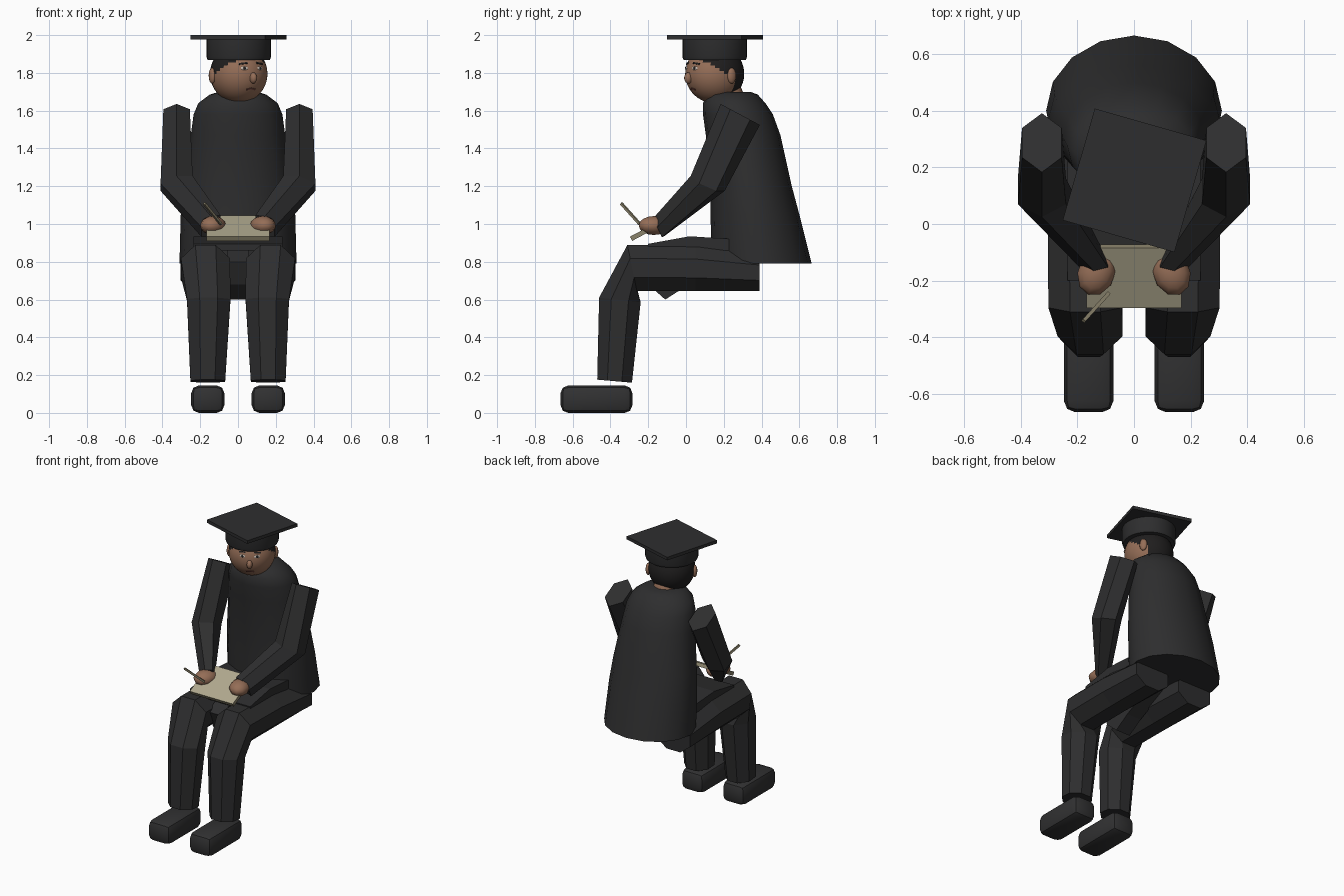
import bpy
import bmesh
from math import sin, cos, pi, radians
from mathutils import Vector, Matrix

old = bpy.data.objects.get("Cube")
if old:
    bpy.data.objects.remove(old, do_unlink=True)


def material(name, rgb, rough=0.8):
    m = bpy.data.materials.new(name)
    m.use_nodes = True
    m.diffuse_color = (*rgb, 1)
    node = m.node_tree.nodes["Principled BSDF"]
    node.inputs["Base Color"].default_value = (*rgb, 1)
    node.inputs["Roughness"].default_value = rough
    return m


GOWN = material("charcoal cloth", (0.027, 0.027, 0.028))
SHOE = material("shoe grey", (0.031, 0.031, 0.032))
HAIR = material("hair black", (0.014, 0.013, 0.013))
SKIN = material("warm brown skin", (0.30, 0.155, 0.095))
PAGE = material("page cream", (0.43, 0.39, 0.27))
TAN = material("cover tan", (0.26, 0.23, 0.15))
WHITE = material("eye white", (0.55, 0.48, 0.42))
LIP = material("lip brown", (0.16, 0.06, 0.045))


def finish(name, bm, *mats, smooth=None):
    bmesh.ops.recalc_face_normals(bm, faces=bm.faces)
    me = bpy.data.meshes.new(name)
    bm.to_mesh(me)
    bm.free()
    for m in mats:
        me.materials.append(m)
    ob = bpy.data.objects.new(name, me)
    bpy.context.collection.objects.link(ob)
    if smooth:
        bpy.ops.object.select_all(action="DESELECT")
        ob.select_set(True)
        bpy.context.view_layer.objects.active = ob
        bpy.ops.object.shade_smooth_by_angle(angle=radians(smooth))
    return ob


def loft(name, sections, sides, mat, half_step=True, smooth=None):
    """Skin rings given as (centre, half axis u, half axis v)."""
    bm = bmesh.new()
    shift, grow = (0.5, 1 / cos(pi / sides)) if half_step else (0, 1)
    rings = []
    for c, u, v in sections:
        angles = [2 * pi * (i + shift) / sides for i in range(sides)]
        rings.append([bm.verts.new(Vector(c) + grow * (cos(a) * Vector(u) + sin(a) * Vector(v)))
                      for a in angles])
    for lo, hi in zip(rings, rings[1:]):
        for i in range(sides):
            j = (i + 1) % sides
            bm.faces.new((lo[i], lo[j], hi[j], hi[i]))
    bm.faces.new(rings[0])
    bm.faces.new(rings[-1])
    return finish(name, bm, mat, smooth=smooth)


def prism(name, half_width, profile, mat):
    """Extrude a (y, z) outline across x."""
    bm = bmesh.new()
    face = bm.faces.new([bm.verts.new((-half_width, y, z)) for y, z in profile])
    ext = bmesh.ops.extrude_face_region(bm, geom=[face])["geom"]
    moved = [g for g in ext if isinstance(g, bmesh.types.BMVert)]
    bmesh.ops.translate(bm, verts=moved, vec=(2 * half_width, 0, 0))
    return finish(name, bm, mat)


def box(name, size, matrix, mat, bevel=0.0):
    bm = bmesh.new()
    bmesh.ops.create_cube(bm, size=1, matrix=Matrix.Diagonal((*size, 1)))
    if bevel:
        bmesh.ops.bevel(bm, geom=bm.edges[:], offset=bevel, segments=2, profile=0.5, affect="EDGES")
    bm.transform(matrix)
    return finish(name, bm, mat, smooth=25 if bevel else None)


def ball(name, radii, matrix, mat, u=16, v=10):
    bm = bmesh.new()
    bmesh.ops.create_uvsphere(bm, u_segments=u, v_segments=v, radius=1)
    bm.transform(matrix @ Matrix.Diagonal((*radii, 1)))
    return finish(name, bm, mat, smooth=60)


def at(x, y, z):
    return Matrix.Translation((x, y, z))


# Gown body: rings as height, front y, back y, half width
gown = [(0.79, 0.135, 0.665, 0.31), (1.05, 0.13, 0.60, 0.303), (1.2, 0.13, 0.56, 0.29),
        (1.47, 0.105, 0.50, 0.25), (1.58, 0.09, 0.46, 0.235), (1.64, 0.09, 0.42, 0.21),
        (1.685, 0.11, 0.38, 0.15), (1.70, 0.15, 0.34, 0.10)]
loft("gown_body", [((0, (f + b) / 2, z), (w, 0, 0), (0, (b - f) / 2, 0)) for z, f, b, w in gown],
     16, GOWN, half_step=False, smooth=50)

# Gown cloth over the lap and hanging between the legs
prism("lap_cloth", 0.235, [(-0.2, 0.895), (0.02, 0.935), (0.25, 0.92), (0.25, 0.86), (-0.2, 0.86)], GOWN)
prism("hanging_cloth", 0.055, [(-0.25, 0.80), (-0.2, 0.68), (-0.11, 0.6), (0, 0.67),
                               (0.25, 0.79), (0.25, 0.9), (-0.1, 0.9)], GOWN)

for side, s in (("left", 1), ("right", -1)):
    # Leg: hip, thigh, knee, upper shin, ankle
    leg = [((0.175 * s, 0.39, 0.742), (0.13, 0, 0), (0, 0, 0.098)),
           ((0.175 * s, 0.05, 0.765), (0.13, 0, 0), (0, 0, 0.12)),
           ((0.172 * s, -0.285, 0.767), (0.13, 0, 0), (0, -0.025, 0.1225)),
           ((0.155 * s, -0.35, 0.598), (0.115, 0, 0), (0, -0.11, 0.012)),
           ((0.16 * s, -0.378, 0.168), (0.092, 0, 0), (0, -0.092, 0.008))]
    loft(side + "_leg", leg, 8, GOWN)
    box(side + "_shoe", (0.175, 0.38, 0.145), at(0.16 * s, -0.474, 0.0725), SHOE, bevel=0.04)

    # Sleeve: shoulder, elbow, wrist
    sleeve = [((0.325 * s, 0.287, 1.58), (0.07 * s, 0, 0), (0, 0.09, -0.048)),
              ((0.325 * s, 0.115, 1.215), (0.085 * s, 0, -0.02), (0, 0.078, -0.034)),
              ((0.142 * s, -0.14, 0.988), (0.05 * s, 0, -0.032), (0, 0.022, -0.045))]
    loft(side + "_sleeve", sleeve, 6, GOWN)
    ball(side + "_hand", (0.066, 0.085, 0.05),
         at(0.132 * s, -0.17, 0.992) @ Matrix.Rotation(radians(20 * s), 4, "Z"), SKIN, 10, 8)

# Notebook sloping towards the front, cream on top
book = box("notebook", (0.335, 0.24, 0.025),
           at(0, -0.185, 0.978) @ Matrix.Rotation(radians(28), 4, "X"), TAN)
book.data.materials.append(PAGE)
for p in book.data.polygons:
    p.material_index = int(p.normal.z > 0.6)

# Pen
tip, end = Vector((-0.09, -0.245, 1.0)), Vector((-0.178, -0.342, 1.108))
aim = (end - tip).to_track_quat("Z", "Y").to_matrix().to_4x4()
box("pen", (0.013, 0.013, (end - tip).length), Matrix.Translation((tip + end) / 2) @ aim, TAN)

# Head turned to its left; local space faces -y
HEAD = at(0.004, 0.152, 1.795) @ Matrix.Rotation(radians(29), 4, "Z")
head = ball("head", (0.15, 0.158, 0.155), Matrix.Identity(4), SKIN, 40, 32)
head.data.materials.append(HAIR)
for p in head.data.polygons:
    y, z = p.center.y, p.center.z
    hair = z > 0.078 - 0.6 * max(0, y + 0.13) or (y > 0.045 and z > -0.105)
    p.material_index = int(hair)
head.data.transform(HEAD)
ball("neck", (0.085, 0.085, 0.1), at(0.0, 0.22, 1.67), SKIN)


def on_face(x, z, lift=0.0):
    """Local frame lying on the face surface at x, z."""
    y = -0.158 * (1 - (x / 0.15) ** 2 - (z / 0.155) ** 2) ** 0.5
    n = Vector((x / 0.15 ** 2, y / 0.158 ** 2, z / 0.155 ** 2)).normalized()
    spot = Vector((x, y, z)) + n * lift
    turn = n.to_track_quat("Z", "Y").to_matrix().to_4x4()
    return HEAD @ Matrix.Translation(spot) @ turn


# Face details
ball("nose", (0.019, 0.026, 0.03), HEAD @ at(0, -0.158, -0.022), SKIN, 10, 8)
for side, s in (("left", 1), ("right", -1)):
    ball(side + "_eye", (0.02, 0.01, 0.004), on_face(0.047 * s, 0.03), WHITE, 12, 6)
    ball(side + "_pupil", (0.009, 0.009, 0.004), on_face(0.047 * s, 0.03, 0.002), HAIR, 10, 6)
    box(side + "_eyebrow", (0.046, 0.009, 0.006),
        on_face(0.049 * s, 0.055) @ Matrix.Rotation(radians(-8 * s), 4, "Z"), HAIR)
    box(side + "_lip_half", (0.028, 0.009, 0.006),
        on_face(0.012 * s, -0.08) @ Matrix.Rotation(radians(-14 * s), 4, "Z"), LIP)
    ball(side + "_ear", (0.016, 0.026, 0.042), HEAD @ at(0.15 * s, 0.02, -0.01), SKIN, 10, 8)

# Cap band and square board with a corner over the brow
loft("cap_band", [((0.004, 0.152, z), (r, 0, 0), (0, r, 0))
                  for z, r in ((1.868, 0.165), (1.885, 0.171), (1.985, 0.171))],
     32, GOWN, half_step=False, smooth=40)
box("cap_board", (0.41, 0.41, 0.022),
    at(0.002, 0.154, 1.989) @ Matrix.Rotation(radians(74), 4, "Z"), GOWN)
